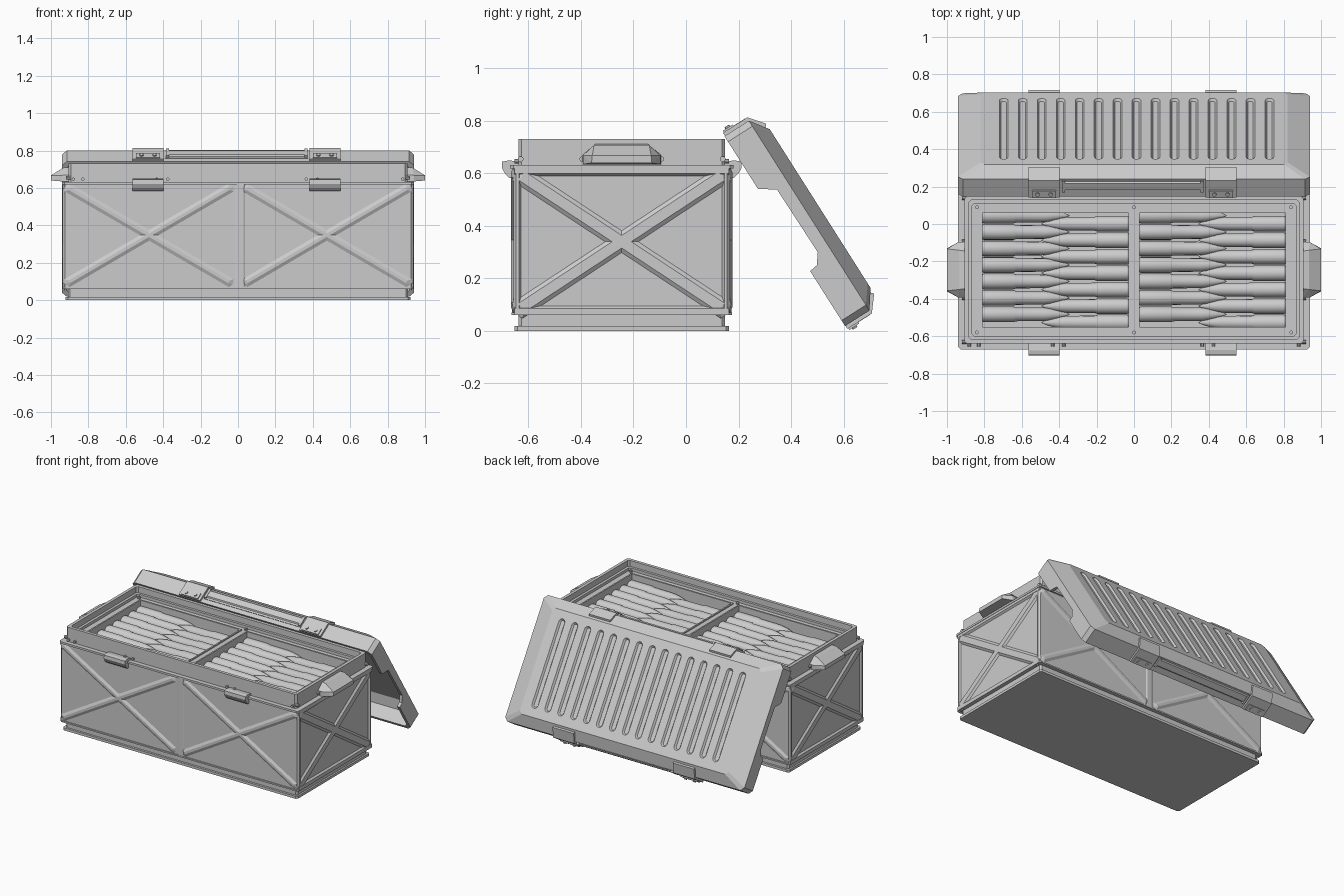
import bpy, bmesh
from math import sin, cos, pi
from mathutils import Vector, Matrix

if "Cube" in bpy.data.objects:
    bpy.data.objects.remove(bpy.data.objects["Cube"])

CY = -0.245                      # centre of the box in y
BOX = Matrix.Translation((0, CY, 0))
# lid frame: x along the box, y down the open lid, z out of the lid
LID = Matrix(((1, 0, 0, 0), (0, .536, .844, .1465), (0, -.844, .536, .742), (0, 0, 0, 1)))
LL = 0.857                       # lid length
LATCH_X = (-.481, .465)


def finish(name, bm, matrix):
    bmesh.ops.recalc_face_normals(bm, faces=bm.faces)
    me = bpy.data.meshes.new(name)
    bm.to_mesh(me)
    bm.free()
    ob = bpy.data.objects.new(name, me)
    ob.matrix_world = matrix
    bpy.context.collection.objects.link(ob)
    return ob


def hulls(name, sets, matrix=BOX):
    """One object made of several convex solids."""
    out = bmesh.new()
    for pts in sets:
        bm = bmesh.new()
        for p in pts:
            bm.verts.new(p)
        bmesh.ops.convex_hull(bm, input=bm.verts)
        bmesh.ops.dissolve_limit(bm, angle_limit=.01, verts=bm.verts, edges=bm.edges)
        bmesh.ops.recalc_face_normals(bm, faces=bm.faces)
        tmp = bpy.data.meshes.new("tmp")
        bm.to_mesh(tmp)
        bm.free()
        out.from_mesh(tmp)
        bpy.data.meshes.remove(tmp)
    return finish(name, out, matrix)


def loft(name, rings, matrix=BOX, closed=False):
    """Skin a list of point rings; cap the ends or close the loop."""
    bm = bmesh.new()
    vs = [[bm.verts.new(p) for p in r] for r in rings]
    n = len(vs[0])
    for a, b in zip(vs, vs[1:] + (vs[:1] if closed else [])):
        for i in range(n):
            bm.faces.new((a[i], a[(i + 1) % n], b[(i + 1) % n], b[i]))
    if not closed:
        bm.faces.new(vs[0])
        bm.faces.new(vs[-1])
    return finish(name, bm, matrix)


def rect(hx, hy, z, c=.012, cy=0):
    """Rectangle with cut corners."""
    return [(sx * x, cy + sy * y, z) for sx, sy, x, y in (
        (1, -1, hx - c, hy), (1, -1, hx, hy - c), (1, 1, hx, hy - c), (1, 1, hx - c, hy),
        (-1, 1, hx - c, hy), (-1, 1, hx, hy - c), (-1, -1, hx, hy - c), (-1, -1, hx - c, hy))]


def frame(name, hx, hy, t, z0, z1, c=.012):
    return loft(name, [rect(hx, hy, z0, c), rect(hx, hy, z1, c),
                       rect(hx - t, hy - t, z1, c), rect(hx - t, hy - t, z0, c)], closed=True)


def box(x0, x1, y0, y1, z0, z1):
    return [(x, y, z) for x in (x0, x1) for y in (y0, y1) for z in (z0, z1)]


def prism(pts, x0, x1):
    return [(x, *p) for x in (x0, x1) for p in pts]


def disc(c, axis, r, h):
    pts = []
    for k in range(10):
        for d in (-h, h):
            p = [r * cos(k * pi / 5), r * sin(k * pi / 5)]
            p.insert(axis, d)
            pts.append(Vector(c) + Vector(p))
    return pts


def ridge(a, b, base, top, w0, w1):
    """Tapered rib in a 2D plane from a to b, heights base..top."""
    a, b = Vector(a), Vector(b)
    d = (b - a).normalized()
    n = Vector((-d.y, d.x))
    pts = []
    for w, h, e in ((w0, base, w0 * .4), (w1, top, w0)):
        for p in (a + d * e, b - d * e):
            pts += [(*(p + n * w * s), h) for s in (-1, 1)]
    for w, h in ((a, base), (b, base)):
        pts.append((*w, h))
    return pts


# base
loft("base_flange", [rect(.922, .409, 0), rect(.922, .409, .018)])
loft("base_plinth", [rect(.91, .394, .01), rect(.91, .394, .07)])

# body shell with a solid core; only the end walls have a raised frame
loft("body_core", [rect(.90, .385, .065), rect(.90, .385, .555)])
frame("body_shell", .925, .413, .03, .065, .622)
frame("body_bottom_edge", .937, .42, .03, .06, .070)
frame("body_lip", .94, .425, .05, .618, .632)
ends = []
for s in (-1, 1):
    for z0, z1, z2 in ((.062, .086, .096), (.625, .600, .590)):
        ends.append([(s * x, y, z) for y in (-.408, .408)
                     for x, z in ((.92, z0), (.937, z0), (.937, z1), (.925, z2), (.92, z2))])
    for q in (-1, 1):
        ends.append([(s * x, q * y, z) for z in (.07, .62) for x, y in
                     ((.91, .413), (.925, .413), (.937, .402), (.937, .392), (.925, .383), (.91, .383))])
hulls("end_frames", ends)

# cross ribs on every wall
ribs = []
for s in (-1, 1):
    for x0, x1 in ((-.925, -.025), (.025, .925)):
        for z0, z1 in ((.085, .61), (.61, .085)):
            ribs.append([(x, s * h, z) for x, z, h in
                         ridge((x0, z0), (x1, z1), .412, .422, .027, .008)])
    ribs.append([(x, s * y, z) for x, y in ((-.02, .412), (.04, .412), (-.002, .418), (.03, .418))
                 for z in (.068, .62)])
    for z0, z1 in ((.07, .61), (.61, .07)):
        ribs.append([(s * h, y, z) for y, z, h in
                     ridge((-.41, z0), (.41, z1), .924, .936, .036, .020)])
hulls("cross_ribs", ribs)

# upper collar and tray
frame("upper_collar", .905, .394, .022, .54, .732)
frame("tray_ledge", .89, .380, .025, .65, .69)
tray = [box(-.88, .88, s * .305, s * .375, .64, .67) for s in (-1, 1)]
tray += [box(x - w, x + w, -.37, .37, .64, .67) for x, w in ((-.85, .035), (0, .03), (.85, .035))]
hulls("tray", tray)
lips = []
for cx in (-.42, .42):
    for s in (-1, 1):
        lips.append(box(cx - .40, cx + .40, s * .305, s * .317, .56, .678))
        lips.append(box(cx + s * .39, cx + s * .40, -.317, .317, .56, .678))
hulls("tray_lips", lips)
hulls("tray_rivets", [disc((x, y, .674), 2, .01, .008) for x in (-.84, 0, .84) for y in (-.335, .335)])

# rivets around the collar
studs = [disc((x, s * .397, .647), 1, .009, .012) for s in (-1, 1)
         for x in (-.88, -.83, -.435, -.375, .365, .425, .88)]
studs += [disc((s * .908, y, .655), 0, .011, .012) for s in (-1, 1) for y in (-.385, -.15, .15, .385)]
hulls("collar_rivets", studs)

# side handles
hulls("handles", [[(s * x, q * y, z) for q in (-1, 1) for x, y, z in (
    (.90, .15, .635), (.90, .15, .67), (.90, .10, .712), (.935, .105, .708),
    (.94, .148, .635), (.94, .148, .668), (1.0, .115, .64), (1.0, .112, .668))] for s in (-1, 1)])

# body latches, front and back
hooks = []
for s in (-1, 1):
    for x in LATCH_X:
        hooks.append(prism([(s * o, z) for o, z in ((.39, .645), (.43, .65), (.455, .645),
                     (.457, .622), (.445, .60), (.428, .583), (.40, .583))], x - .083, x + .083))
hulls("body_latches", hooks)

# cartridges lying nose to nose, rows interleaved
prof = ((0, .038), (.006, .042), (.165, .042), (.18, .037), (.33, .036),
        (.36, .033), (.40, .025), (.44, .013), (.465, .002))
first = loft("cartridge", [[(s, r * cos(k * pi / 8), r * sin(k * pi / 8)) for k in range(16)]
                           for s, r in prof])
bpy.context.view_layer.objects.active = first
first.select_set(True)
bpy.ops.object.shade_smooth_by_angle(angle=.5)
for cx in (-.42, .42):
    for side in (-1, 1):
        for i in range(7):
            ob = first if (cx < 0 and side < 0 and i == 0) else first.copy()
            if ob is not first:
                bpy.context.collection.objects.link(ob)
            y = CY + .268 - i * .088 + (.022 if side < 0 else -.022)
            ob.matrix_world = Matrix.Translation((cx + side * .39, y, .60)) @ \
                Matrix.Rotation(0 if side < 0 else pi, 4, 'Z')

# open lid: one hollow shell
h = LL / 2
lid = loft("lid", [rect(.81, h - .085, .138, .02, h), rect(.918, h - .022, .10, .02, h),
                   rect(.918, h - .022, 0, .02, h), rect(.94, h, 0, .025, h),
                   rect(.94, h, .11, .025, h), rect(.82, h - .07, .16, .02, h)], LID)

# handle notch and pressed grooves cut from the lid
grooves = []
for i in range(15):
    cx = .014 + (i - 7) * .1015
    pts = []
    for r, w in ((.028, .166), (.014, .147)):
        for k in range(9):
            a = k * pi / 8
            pts.append((cx + r * cos(a), .705 + r * sin(a), w))
            pts.append((cx + r * cos(a), .146 - r * sin(a), w))
    grooves.append(pts)
notch = [prism([(.238, -.02), (.239, 0), (.278, .06), (.564, .063), (.604, .033), (.612, -.02)], -1.1, 1.1)]
for cuts in (grooves, notch):
    cutter = hulls("lid_cutter", cuts, LID)
    cutter.hide_render = True
    bpy.context.view_layer.objects.active = lid
    m = lid.modifiers.new("cut", 'BOOLEAN')
    m.operation, m.solver, m.object = 'DIFFERENCE', 'EXACT', cutter
    bpy.ops.object.modifier_apply(modifier=m.name)
    bpy.data.objects.remove(cutter)

# lid latches, their rivets and the bars between them, on both long edges
plates, pins, bars = [], [], []
for flip in (False, True):
    def f(v):
        return LL - v if flip else v
    for x in LATCH_X:
        plates.append(prism([(f(v), w) for v, w in ((-.014, .002), (-.014, .112), (.045, .160),
                            (.056, .15), (.02, .06), (.01, .002))], x - .083, x + .083))
        plates.append(box(x - .065, x + .065, f(-.021), f(0), .006, .05))
        pins += [disc((x + d, f(-.021), .028), 1, .011, .007) for d in (-.035, .035)]
    bars.append(box(-.39, .375, f(-.004), f(.01), .03, .108))
    bars.append(prism([(f(0), .04), (f(-.012), .05), (f(-.012), .092), (f(0), .102)], -.37, .355))
    bars += [box(x - .008, x + .008, f(-.015), f(0), .035, .105) for x in (-.378, .363)]
hulls("lid_latches", plates, LID)
hulls("lid_latch_rivets", pins, LID)
hulls("lid_bars", bars, LID)
